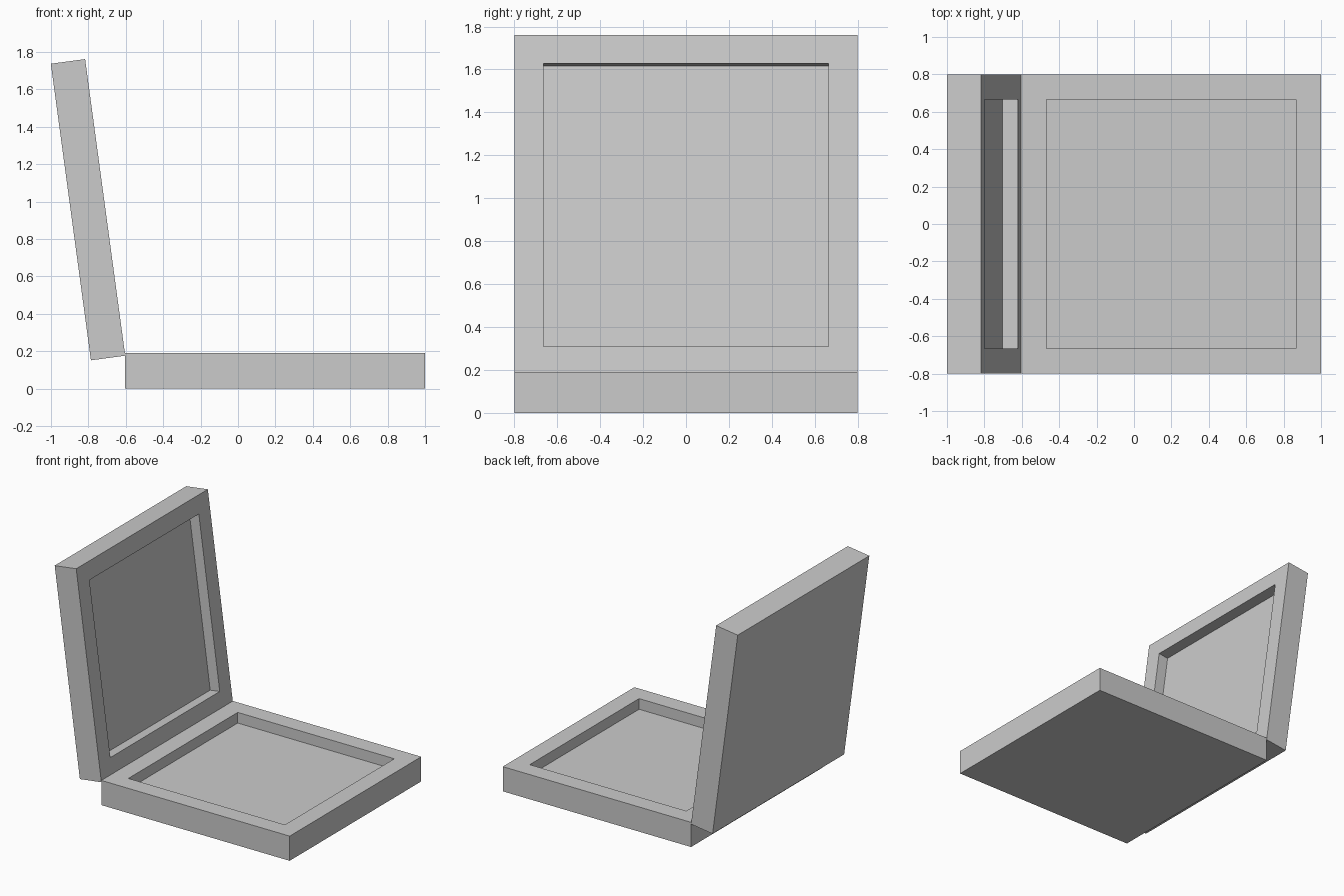
import bpy, bmesh, math

if "Cube" in bpy.data.objects:
    bpy.data.objects.remove(bpy.data.objects["Cube"])

WIDTH, RIM, DEPTH = 1.6, 0.135, 0.082
HINGE_X = -0.603


def tray(name, x0, x1, thick, loc, rot_y=0.0):
    """Solid slab below local z = 0 with a rectangular recess in its top face."""
    bm = bmesh.new()
    bmesh.ops.create_cube(bm, size=1)
    for v in bm.verts:
        v.co = ((x0 + x1) / 2 + v.co.x * (x1 - x0), v.co.y * WIDTH, (v.co.z - 0.5) * thick)
    bm.normal_update()
    top = max(bm.faces, key=lambda f: f.normal.z)
    # inset the rim, then sink the inner panel with straight walls
    bmesh.ops.inset_region(bm, faces=[top], thickness=RIM, use_even_offset=True)
    walls = bmesh.ops.inset_region(bm, faces=[top], thickness=0.0, depth=0.0)
    for v in top.verts:
        v.co.z = -DEPTH
    bm.normal_update()
    me = bpy.data.meshes.new(name)
    bm.to_mesh(me)
    bm.free()
    ob = bpy.data.objects.new(name, me)
    ob.location = loc
    ob.rotation_euler.y = rot_y
    bpy.context.collection.objects.link(ob)
    return ob


# bottom half lying flat
tray("box_base", 0.0, 1.603, 0.19, (HINGE_X, 0, 0.19))

# open lid leaning back past vertical
tray("box_lid", -1.6, 0.0, 0.185, (HINGE_X, 0, 0.176), math.radians(90 - 7.7))
